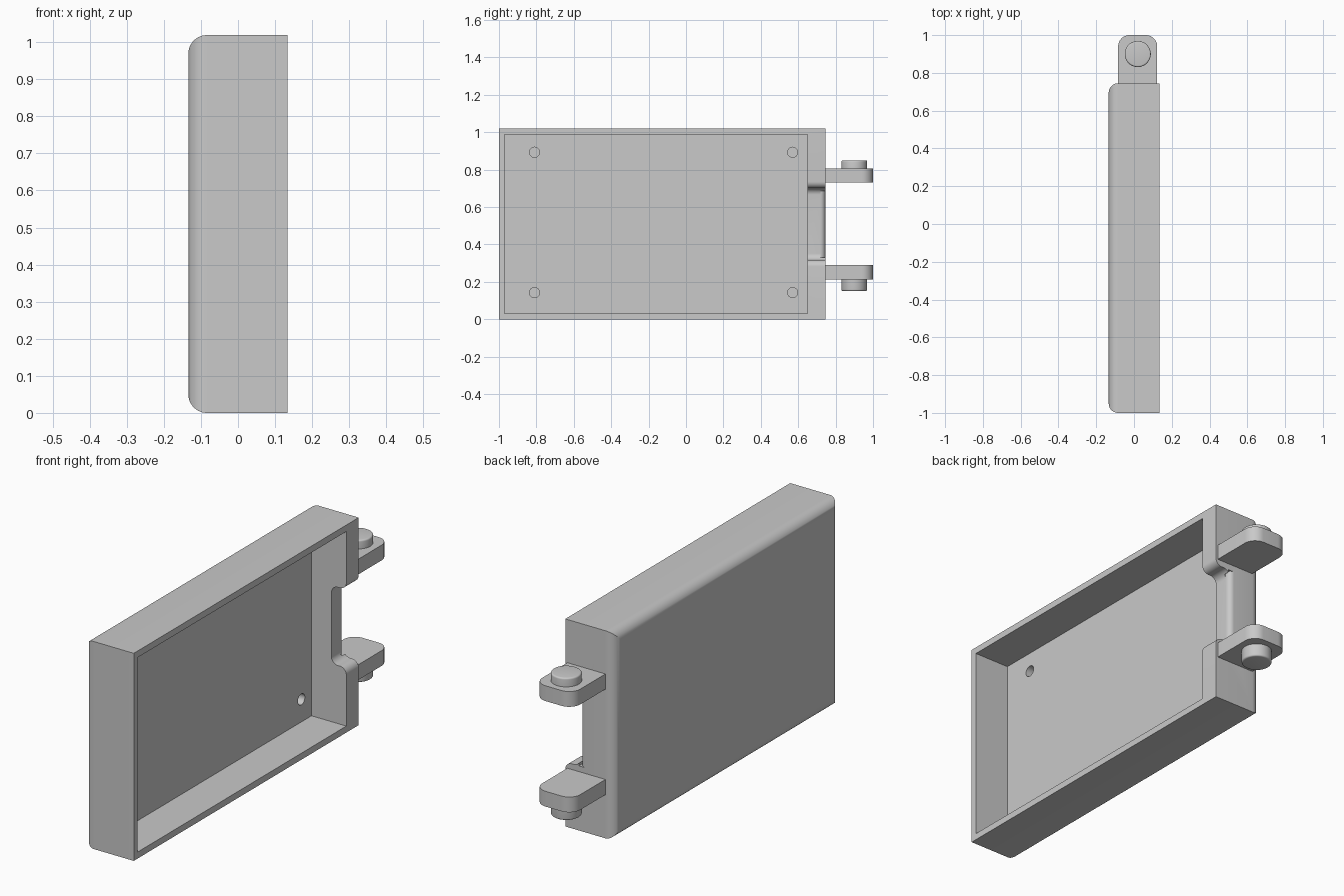
import bpy, bmesh, math
from mathutils import Vector

if "Cube" in bpy.data.objects:
    bpy.data.objects.remove(bpy.data.objects["Cube"], do_unlink=True)

grey = bpy.data.materials.new("plain grey")
grey.use_nodes = True
grey.diffuse_color = (0.585, 0.585, 0.585, 1)
grey.node_tree.nodes["Principled BSDF"].inputs["Base Color"].default_value = (0.585, 0.585, 0.585, 1)


def add_object(name, bm):
    bmesh.ops.recalc_face_normals(bm, faces=bm.faces[:])
    mesh = bpy.data.meshes.new(name)
    bm.to_mesh(mesh)
    bm.free()
    mesh.materials.append(grey)
    obj = bpy.data.objects.new(name, mesh)
    bpy.context.collection.objects.link(obj)
    return obj


def prism(points, offset):
    bm = bmesh.new()
    face = bm.faces.new([bm.verts.new(p) for p in points])
    new = bmesh.ops.extrude_face_region(bm, geom=[face])["geom"]
    bmesh.ops.translate(bm, vec=offset, verts=[v for v in new if isinstance(v, bmesh.types.BMVert)])
    return bm


def box(x0, x1, y0, y1, z0, z1):
    return prism([(x0, y0, z0), (x1, y0, z0), (x1, y1, z0), (x0, y1, z0)], Vector((0, 0, z1 - z0)))


def bevel(bm, rule, radius, segments):
    edges = [e for e in bm.edges if rule(*(v.co for v in e.verts))]
    bmesh.ops.bevel(bm, geom=edges, offset=radius, segments=segments, profile=0.5, affect='EDGES')


def arc(cx, cy, r, start, end, steps=10):
    angles = [math.radians(start + (end - start) * i / steps) for i in range(steps + 1)]
    return [(cx + r * math.cos(a), cy + r * math.sin(a)) for a in angles]


def cylinder(r, depth, segments):
    bm = bmesh.new()
    bmesh.ops.create_cone(bm, cap_ends=True, segments=segments, radius1=r, radius2=r, depth=depth)
    return bm


def smooth(obj):
    bpy.ops.object.select_all(action='DESELECT')
    obj.select_set(True)
    bpy.context.view_layer.objects.active = obj
    bpy.ops.object.shade_smooth_by_angle(angle=math.radians(30))


# Tray body, rounded around its closed side
W, END, H, MID = 0.134, 0.745, 1.019, 0.509
bm = box(-W, W, -1, END, 0, H)
bevel(bm, lambda a, b: a.x < -0.1 and b.x < -0.1, 0.05, 10)
tray = add_object("tray_body", bm)

# Main cavity
BASE = -0.055
cutters = [add_object("cavity_cutter", box(BASE, 0.3, -0.97, 0.649, 0.032, 0.987))]

# Filleted notch in the end wall
R, FLOOR, WALL = 0.035, 0.053, 0.317
lower = [(0.2, WALL - R)] + arc(W - R, WALL - R, R, 0, 90) + arc(FLOOR + R, WALL + R, R, 270, 180)
outline = lower + [(x, 2 * MID - z) for x, z in reversed(lower)]
cutters.append(add_object("notch_cutter", prism([(x, 0.6, z) for x, z in outline], Vector((0, 0.2, 0)))))

# Rounded outer edge of the notch floor
LIP = 0.027
cove = arc(FLOOR - LIP, END - LIP, LIP, 0, 90)
cove += [(FLOOR - LIP, END + 0.02), (FLOOR + 0.007, END + 0.02), (FLOOR + 0.007, END - LIP)]
cutters.append(add_object("lip_cutter", prism([(x, y, WALL) for x, y in cove],
                                              Vector((0, 0, 2 * (MID - WALL))))))

# Blind screw holes
for y in (-0.81, 0.57):
    for z in (0.143, 0.893):
        hole = add_object("hole_cutter", cylinder(0.027, 0.08, 32))
        hole.rotation_euler.y = math.pi / 2
        hole.location = (BASE, y, z)
        cutters.append(hole)

bpy.context.view_layer.objects.active = tray
for cutter in cutters:
    cutter.hide_render = True
    mod = tray.modifiers.new("cut", 'BOOLEAN')
    mod.operation, mod.solver, mod.object = 'DIFFERENCE', 'EXACT', cutter
    bpy.ops.object.modifier_apply(modifier=mod.name)
for cutter in cutters:
    bpy.data.objects.remove(cutter, do_unlink=True)
smooth(tray)

# Hinge tabs with outward pins
for name, z0, z1, pin0, pin1 in (("lower", 0.214, 0.289, 0.151, 0.23),
                                 ("upper", 0.732, 0.807, 0.80, 0.85)):
    bm = box(-0.084, 0.123, END - 0.01, 1, z0, z1)
    bevel(bm, lambda a, b: a.y > 0.9 and b.y > 0.9 and abs(a.z - b.z) > 0.01, 0.06, 10)
    smooth(add_object(name + "_hinge_tab", bm))

    bm = cylinder(0.069, pin1 - pin0, 48)
    side = 1 if name == "upper" else -1
    bevel(bm, lambda a, b: a.z * side > 0 and b.z * side > 0, 0.008, 4)
    pin = add_object(name + "_hinge_pin", bm)
    pin.location = (0.02, 0.9, (pin0 + pin1) / 2)
    smooth(pin)
